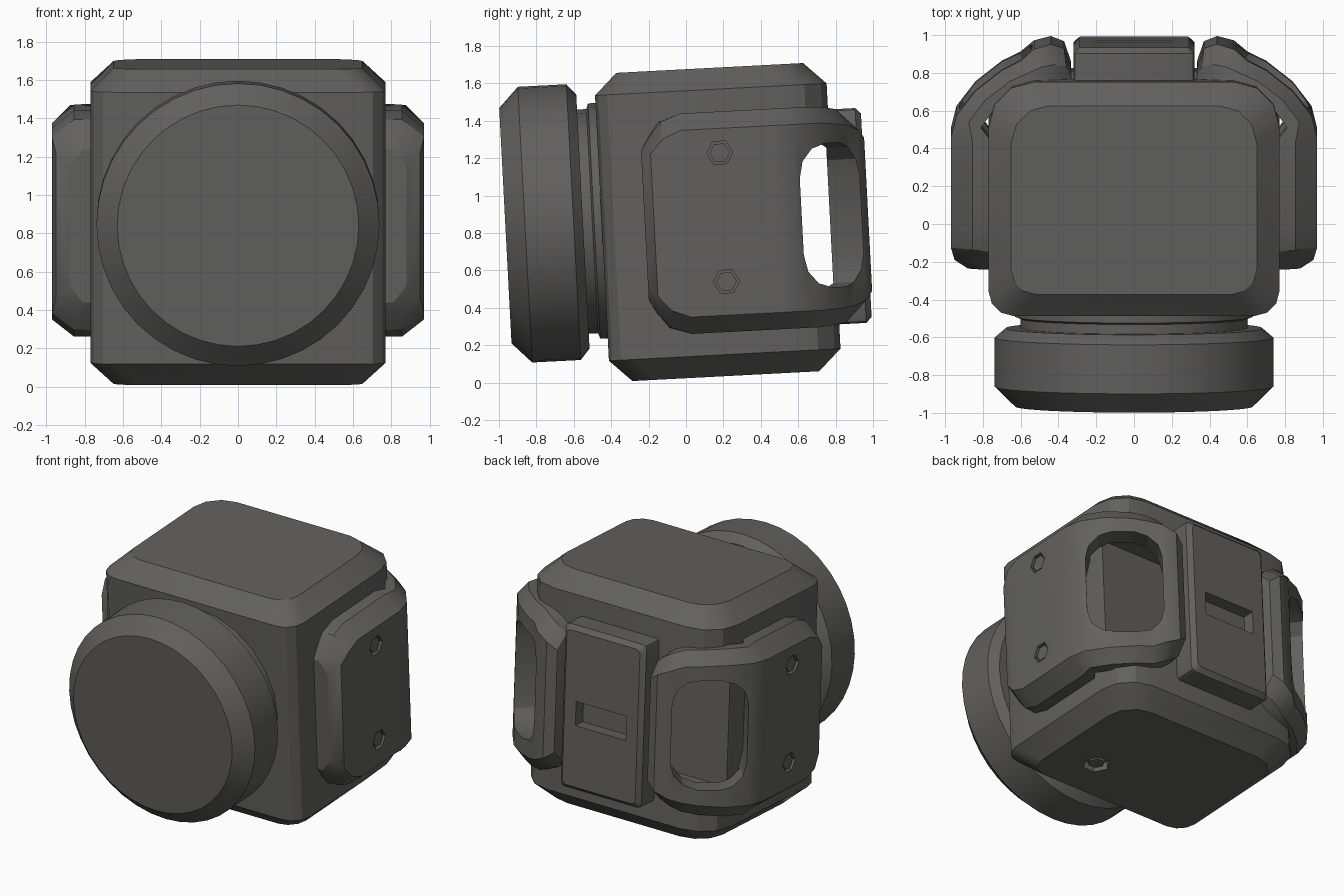
import bpy, bmesh
from math import sin, cos, pi, radians
from mathutils import Matrix, Vector

if "Cube" in bpy.data.objects:
    bpy.data.objects.remove(bpy.data.objects["Cube"])

# One dark grey for the whole casing
grey = bpy.data.materials.new("dark_grey")
grey.use_nodes = True
COLOR = (0.12, 0.118, 0.114, 1)
grey.diffuse_color = COLOR
grey.node_tree.nodes["Principled BSDF"].inputs["Base Color"].default_value = COLOR

# Parts are laid out upright around the centre, then leaned slightly forward
TILT = Matrix.Translation((0, 0, 0.85)) @ Matrix.Rotation(radians(3), 4, "X")


def loft(name, rings):
    """Skin a row of equal-length closed rings and cap both ends."""
    bm = bmesh.new()
    rows = [[bm.verts.new(TILT @ Vector(p)) for p in ring] for ring in rings]
    n = len(rows[0])
    for a, b in zip(rows, rows[1:]):
        for i in range(n):
            j = (i + 1) % n
            bm.faces.new((a[i], a[j], b[j], b[i]))
    bm.faces.new(rows[0])
    bm.faces.new(rows[-1])
    bmesh.ops.recalc_face_normals(bm, faces=bm.faces)
    mesh = bpy.data.meshes.new(name)
    bm.to_mesh(mesh)
    bm.free()
    mesh.materials.append(grey)
    obj = bpy.data.objects.new(name, mesh)
    bpy.context.collection.objects.link(obj)
    return obj


def rounded(u0, u1, v0, v1, r_low, r_high, steps=3):
    """Rounded rectangle; separate corner radii at low and high v."""
    corners = ((u1 - r_high, v1 - r_high, r_high), (u0 + r_high, v1 - r_high, r_high),
               (u0 + r_low, v0 + r_low, r_low), (u1 - r_low, v0 + r_low, r_low))
    points = []
    for k, (cu, cv, r) in enumerate(corners):
        for s in range(steps + 1):
            a = (k + s / steps) * pi / 2
            points.append((cu + r * cos(a), cv + r * sin(a)))
    return points


def circle(r, count):
    return [(r * cos(2 * pi * i / count), r * sin(2 * pi * i / count)) for i in range(count)]


def activate(obj):
    bpy.ops.object.select_all(action="DESELECT")
    obj.select_set(True)
    bpy.context.view_layer.objects.active = obj


def cut(obj, cutter):
    mod = obj.modifiers.new("cut", "BOOLEAN")
    mod.operation = "DIFFERENCE"
    mod.solver = "EXACT"
    mod.object = cutter
    cutter.hide_render = True
    activate(obj)
    bpy.ops.object.modifier_apply(modifier=mod.name)
    bpy.data.objects.remove(cutter)


def finish(obj):
    activate(obj)
    bpy.ops.object.shade_smooth_by_angle(angle=radians(28))


def box_cutter(x0, x1, y0, y1, z0, z1):
    plan = ((x0, y0), (x1, y0), (x1, y1), (x0, y1))
    return loft("cutter", [[(x, y, z) for x, y in plan] for z in (z0, z1)])


# Body: rounded plan with chamfered top and bottom
rings = []
for z, inset in ((-0.825, 0.12), (-0.71, 0), (0.71, 0), (0.825, 0.12)):
    plan = rounded(-0.77 + inset, 0.77 - inset, -0.45 + inset, 0.79 - inset, 0.13, 0.24 - inset / 3)
    rings.append([(x, y, z) for x, y in plan])
body = loft("body", rings)
cut(body, box_cutter(-1, 1, 0.6, 1, -0.42, 0.42))

# Mounting socket under the body
socket = [(x + 0.33, y - 0.03) for x, y in circle(0.09, 6)]
cut(body, loft("cutter", [[(x, y, z) for x, y in socket] for z in (-0.9, -0.77)]))
finish(body)
stud = [(x + 0.33, y - 0.03) for x, y in circle(0.055, 6)]
finish(loft("socket_stud", [[(x, y, z) for x, y in stud] for z in (-0.815, -0.75)]))

# Front disc and the collar behind it
LENS_Z = 0.04
profile = ((0.68, -0.55), (0.738, -0.6), (0.738, -0.86), (0.63, -0.965))
finish(loft("front_disc", [[(x, y, z + LENS_Z) for x, z in circle(r, 40)] for r, y in profile]))
profile = ((0.63, -0.42), (0.63, -0.49), (0.6, -0.5), (0.6, -0.57))
finish(loft("collar", [[(x, y, z + LENS_Z) for x, z in circle(r, 24)] for r, y in profile]))

# Back plate with a recessed slot
rings = []
for y, inset in ((0.78, 0), (0.935, 0), (0.965, 0.03)):
    outline = rounded(-0.32 + inset, 0.32 - inset, -0.58 + inset, 0.57 - inset, 0.03, 0.03, 2)
    rings.append([(x, y, z) for x, z in outline])
plate = loft("back_plate", rings)
cut(plate, box_cutter(-0.2, 0.2, 0.88, 1.1, -0.12, 0.05))
finish(plate)

# Wrap-around side panels: outer x, y, inner x, y, half height
STATIONS = (
    (0.88, -0.22, 0.74, -0.22, 0.40),
    (0.95, -0.17, 0.74, -0.18, 0.47),
    (0.97, -0.10, 0.74, -0.12, 0.55),
    (0.97, 0.00, 0.74, 0.00, 0.59),
    (0.97, 0.48, 0.74, 0.45, 0.59),
    (0.94, 0.60, 0.81, 0.54, 0.59),
    (0.84, 0.73, 0.74, 0.64, 0.59),
    (0.70, 0.84, 0.62, 0.73, 0.58),
    (0.60, 0.89, 0.52, 0.77, 0.57),
    (0.53, 0.95, 0.45, 0.77, 0.54),
    (0.44, 0.975, 0.40, 0.77, 0.50),
    (0.37, 0.95, 0.35, 0.77, 0.45),
    (0.335, 0.85, 0.33, 0.77, 0.42),
)

for side, label in ((1, "left"), (-1, "right")):
    rings = []
    for ox, oy, ix, iy, h in STATIONS:
        mx, my, top = (ox + ix) / 2, (oy + iy) / 2, h - 0.09
        section = ((ix, iy, -h), (mx, my, -h), (ox, oy, -top), (ox, oy, top), (mx, my, h), (ix, iy, h))
        rings.append([(side * x, y, z) for x, y, z in section])
    panel = loft(label + "_panel", rings)

    # Tall opening through the curved back corner
    across, through = Vector((-0.75, 0.66, 0)), Vector((0.66, 0.75, 0))
    rings = []
    for depth in (-0.3, 0.4):
        ring = []
        for u, z in rounded(-0.25, 0.25, -0.38, 0.39, 0.18, 0.18):
            p = Vector((0.75, 0.8, z)) + across * u + through * depth
            ring.append((side * p.x, p.y, p.z))
        rings.append(ring)
    cut(panel, loft("cutter", rings))

    # Hexagonal screw recesses, each with a small head inside
    for z0, where in ((0.37, "upper"), (-0.32, "lower")):
        def hexagon(r, x0, x1):
            return [[(side * x, y + 0.2, z + z0) for y, z in circle(r, 6)] for x in (x0, x1)]
        cut(panel, loft("cutter", hexagon(0.07, 0.94, 1.1)))
        finish(loft(label + "_" + where + "_screw", hexagon(0.055, 0.9, 0.96)))
    finish(panel)
